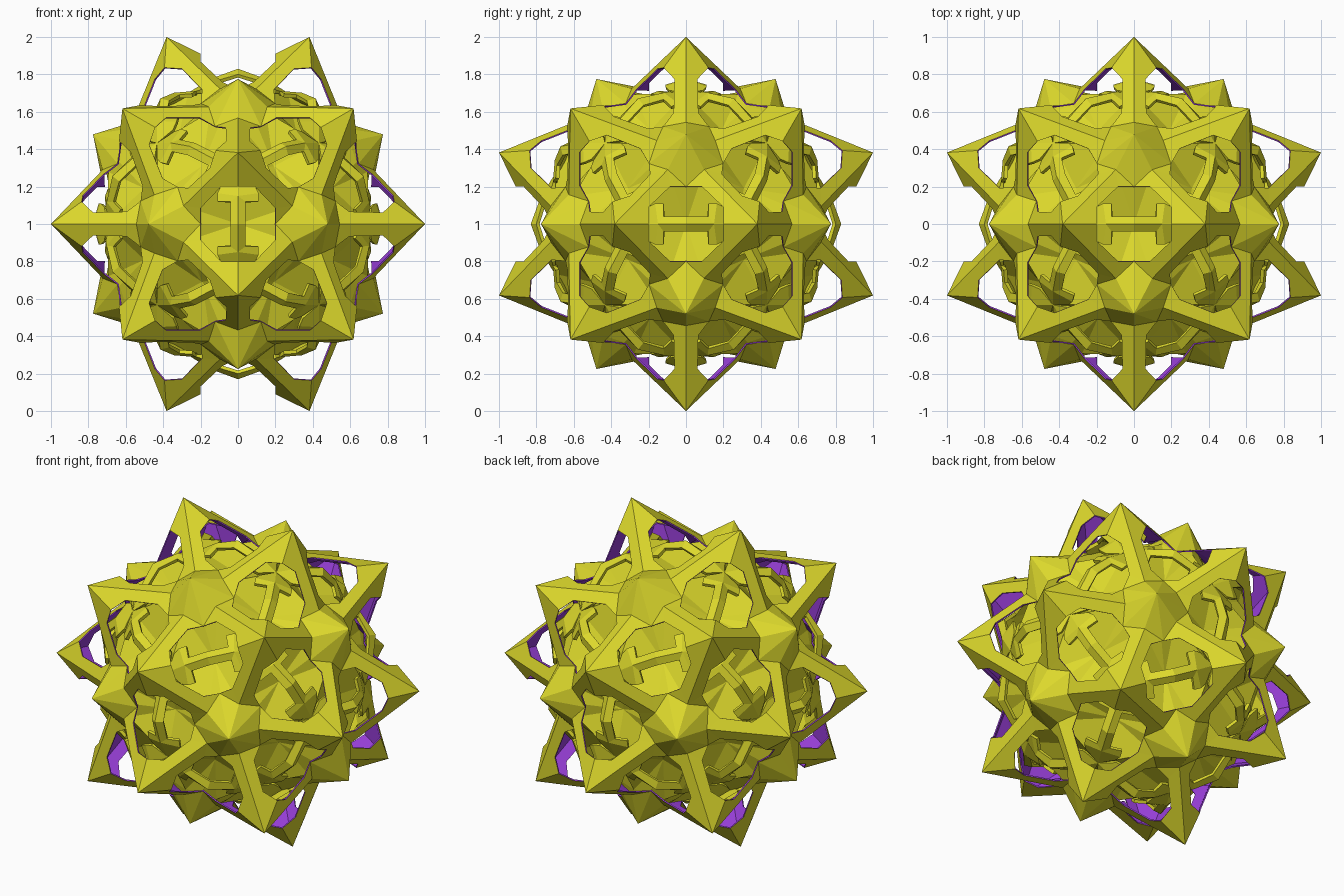
import bpy, bmesh
from mathutils import Vector
from itertools import product, combinations

if "Cube" in bpy.data.objects:
    bpy.data.objects.remove(bpy.data.objects["Cube"])

G = (5 ** 0.5 - 1) / 2          # golden ratio, small form
CENTRE = Vector((0, 0, 1))


def material(name, colour):
    m = bpy.data.materials.new(name)
    m.diffuse_color = colour
    m.use_nodes = True
    m.node_tree.nodes["Principled BSDF"].inputs["Base Color"].default_value = m.diffuse_color
    return m


YELLOW = material("yellow", (0.72, 0.69, 0.025, 1))
PURPLE = material("purple", (0.32, 0.05, 0.70, 1))

# The twenty spike tips sit on dodecahedron corners
tips = [Vector(c) * G for c in product((-1, 1), repeat=3)]
for a, b in product((-1, 1), repeat=2):
    tips += [Vector((a, b * G * G, 0)), Vector((0, a, b * G * G)), Vector((b * G * G, 0, a))]

# One local frame per neighbouring tip pair: along the pair, across it, outward
frames = []
for a, b in combinations(tips, 2):
    if (a - b).length < 0.8:
        m, t = (a + b).normalized(), (a - b).normalized()
        frames.append((t, m.cross(t), m))


def build(name, polygons, mats):
    """Repeat quarter-cell polygons four times around each of the thirty axes."""
    bm = bmesh.new()
    for t, p, m in frames:
        for st, sp in product((-1, 1), repeat=2):
            for poly in polygons:
                pts = [t * (st * x) + p * (sp * y) + m * h for x, y, h in poly]
                f = bm.faces.new([bm.verts.new(v + CENTRE) for v in pts])
                f.normal_update()
                if f.normal.dot(f.calc_center_median() - CENTRE) < 0:
                    f.normal_flip()
    bmesh.ops.remove_doubles(bm, verts=bm.verts, dist=0.004)
    me = bpy.data.meshes.new(name)
    bm.to_mesh(me)
    bm.free()
    for mt in mats:
        me.materials.append(mt)
    ob = bpy.data.objects.new(name, me)
    bpy.context.collection.objects.link(ob)
    return ob


def thicken(ob, depth, slot):
    """Thicken inwards; the inside and rims take the given material slot."""
    sol = ob.modifiers.new("thickness", "SOLIDIFY")
    sol.thickness = depth
    sol.offset = -1
    sol.material_offset = slot
    sol.material_offset_rim = slot


# Outer shell: tall three-way spikes, low five-way peaks, eight-sided windows
T = (G * G, 0, 1)
P = (0, 0.479, 0.775)
V = (0.097, 0.291, 0.723)
B = (0.2, 0, 0.91)
C1 = (0.2, 0.09, 0.868)
C2 = (0.085, 0.2, 0.76)
W = (0, 0.2, 0.72)
shell = build("outer_shell", [(T, B, C1, C2, V), (V, C2, W), (V, W, P)], [YELLOW, PURPLE])
thicken(shell, 0.008, 1)

# Toothed bars seen inside each window, dipping to a star under each spike
A = (0.268, 0, 0.70)
E = (0.15, 0, 0.775)
F = (0.12, 0.04, 0.765)
S = (0.165, 0.11, 0.735)
bars = [((0, 0, 0.83), (0, 0.04, 0.80), F, E),
        (E, F, (0.12, 0.11, 0.745), S),
        (E, S, (0.205, 0.09, 0.715), A)]
bar_ob = build("inner_toothed_bars", bars, [YELLOW])
thicken(bar_ob, 0.02, 0)

# Closed faceted core behind the bars
D = (0, 0, 0.62)
V2 = (0.093, 0.279, 0.693)
W2 = (0, 0.23, 0.695)
P2 = (0, 0.46, 0.744)
build("inner_core", [(A, D, V2), (D, W2, V2), (V2, W2, P2)], [YELLOW])
